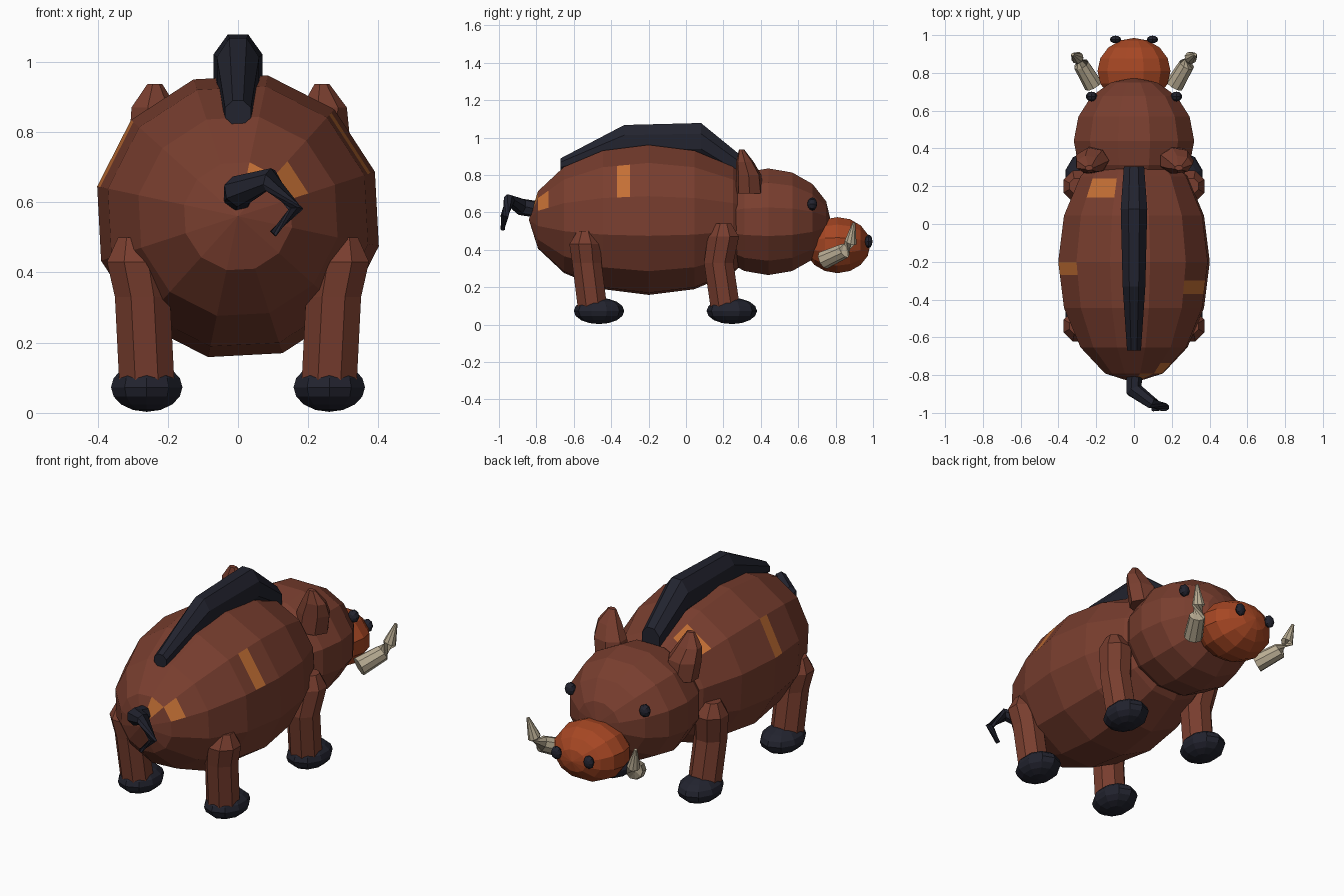
import bpy, bmesh, math
from mathutils import Matrix, Vector

if "Cube" in bpy.data.objects:
    bpy.data.objects.remove(bpy.data.objects["Cube"])


def material(name, rgb):
    m = bpy.data.materials.new(name)
    m.use_nodes = True
    m.diffuse_color = (*rgb, 1)
    m.node_tree.nodes["Principled BSDF"].inputs["Base Color"].default_value = (*rgb, 1)
    return m


HIDE = material("brown hide", (0.19, 0.048, 0.028))
PATCH = material("amber patch", (0.55, 0.16, 0.035))
SNOUT = material("rust orange", (0.38, 0.062, 0.017))
DARK = material("blue black", (0.016, 0.017, 0.028))
IVORY = material("ivory", (0.48, 0.41, 0.29))


def finish(bm, name, *mats):
    bmesh.ops.recalc_face_normals(bm, faces=bm.faces)
    mesh = bpy.data.meshes.new(name)
    bm.to_mesh(mesh)
    bm.free()
    for m in mats:
        mesh.materials.append(m)
    obj = bpy.data.objects.new(name, mesh)
    bpy.context.collection.objects.link(obj)
    return obj


def ball_mesh(center, radii, segments=12, rings=8, spin=0.0, upright=False):
    """Faceted ellipsoid, its pole along y unless upright."""
    turn = Matrix() if upright else Matrix.Rotation(math.pi / 2, 4, "X")
    mat = (Matrix.Translation(center) @ Matrix.Diagonal((*radii, 1)) @ turn
           @ Matrix.Rotation(math.radians(spin), 4, "Z"))
    bm = bmesh.new()
    bmesh.ops.create_uvsphere(bm, u_segments=segments, v_segments=rings, radius=1, matrix=mat)
    return bm


def ball(name, mat, center, radii, **kw):
    return finish(ball_mesh(center, radii, **kw), name, mat)


def tube(name, mat, points, radii, sides=8, normal=None):
    """Tapered tube; each radius is a number or a (wide, deep) pair."""
    bm = bmesh.new()
    pts = [Vector(p) for p in points]
    rings = []
    for i, (p, r) in enumerate(zip(pts, radii)):
        a, b = r if isinstance(r, tuple) else (r, r)
        t = Vector(normal) if normal else (pts[min(i + 1, len(pts) - 1)] - pts[max(i - 1, 0)])
        t.normalize()
        ref = Vector((0, 0, 1)) if abs(t.z) < 0.9 else Vector((0, 1, 0))
        u = t.cross(ref).normalized()
        v = u.cross(t)
        angles = [2 * math.pi * (k + 0.5) / sides for k in range(sides)]
        rings.append([bm.verts.new(p + u * a * math.cos(w) + v * b * math.sin(w)) for w in angles])
    for lo, hi in zip(rings, rings[1:]):
        for k in range(sides):
            n = (k + 1) % sides
            bm.faces.new((lo[k], lo[n], hi[n], hi[k]))
    bm.faces.new(rings[0])
    bm.faces.new(rings[-1])
    return finish(bm, name, mat)


# Body with patches: each is a (y from, y to, twelfth of the turn) cell
CENTER = Vector((0, -0.2, 0.56))
SPIN = 18
bm = ball_mesh(CENTER, (0.41, 0.64, 0.41), spin=SPIN)
patches = [(-0.37, -0.3, 0), (-0.27, -0.2, 4), (0.14, 0.24, 3),
           (-0.791, -0.735, 0), (-0.82, -0.791, 1)]
for y in {y for p in patches for y in p[:2]}:
    bmesh.ops.bisect_plane(bm, geom=bm.verts[:] + bm.edges[:] + bm.faces[:],
                           plane_co=(0, y, 0), plane_no=(0, 1, 0))
for f in bm.faces:
    c = f.calc_center_median() - CENTER
    cell = int(((math.degrees(math.atan2(c.z, c.x)) - SPIN) % 360) // 30)
    y = c.y + CENTER.y
    f.material_index = int(any(a < y < b and cell == s for a, b, s in patches))
finish(bm, "body", HIDE, PATCH)

# Head and snout
ball("head", HIDE, (0, 0.44, 0.55), (0.33, 0.335, 0.295), spin=15)
ball("snout", SNOUT, (0, 0.81, 0.425), (0.2, 0.175, 0.155), spin=15)

# Mane along the back
tube("mane", DARK,
     [(0, -0.67, 0.855), (0, -0.33, 0.975), (0, 0.08, 0.98), (0, 0.305, 0.83)],
     [(0.04, 0.037), (0.065, 0.1), (0.076, 0.106), (0.058, 0.07)], normal=(0, 1, 0))

# Curled tail
tube("tail", DARK,
     [(0, -0.79, 0.615), (0, -0.88, 0.63), (0.09, -0.945, 0.665),
      (0.165, -0.97, 0.58), (0.1, -0.98, 0.51)],
     [0.045, 0.046, 0.034, 0.022, 0.012], sides=7)

# Paired parts
for side, s in (("left", 1), ("right", -1)):
    ball(side + "_eye", DARK, (s * 0.225, 0.675, 0.645), (0.03, 0.026, 0.035), segments=8, rings=6)
    ball(side + "_nostril", DARK, (s * 0.098, 0.977, 0.445), (0.03, 0.02, 0.036), segments=8, rings=6)
    tube(side + "_ear", HIDE,
         [(s * 0.21, 0.34, 0.7), (s * 0.225, 0.335, 0.8), (s * 0.242, 0.315, 0.87),
          (s * 0.238, 0.297, 0.937)],
         [(0.09, 0.075), (0.092, 0.07), (0.068, 0.048), (0.022, 0.014)], sides=7, normal=(0, 0, 1))
    tube(side + "_tusk", IVORY,
         [(s * 0.215, 0.735, 0.345), (s * 0.28, 0.845, 0.395), (s * 0.3, 0.88, 0.44),
          (s * 0.325, 0.898, 0.545)],
         [0.05, 0.042, 0.034, 0.008], sides=9)
    for place, y, top, offsets in (("front", 0.2, 0.54, (0, 0, -0.025, 0.01)),
                                   ("rear", -0.54, 0.5, (0, 0, 0.01, 0.04))):
        steps = [(0.3, top), (0.29, top - 0.07), (0.272, 0.33), (0.26, 0.09)]
        tube(f"{place}_{side}_leg", HIDE,
             [(s * x, y + d, z) for (x, z), d in zip(steps, offsets)],
             [0.045, 0.09, 0.085, 0.085], normal=(0, 0, 1))
        ball(f"{place}_{side}_hoof", DARK, (s * 0.26, y + (0.045 if y > 0 else 0.075), 0.073),
             (0.107, 0.135, 0.07), segments=10, rings=8, upright=True)
